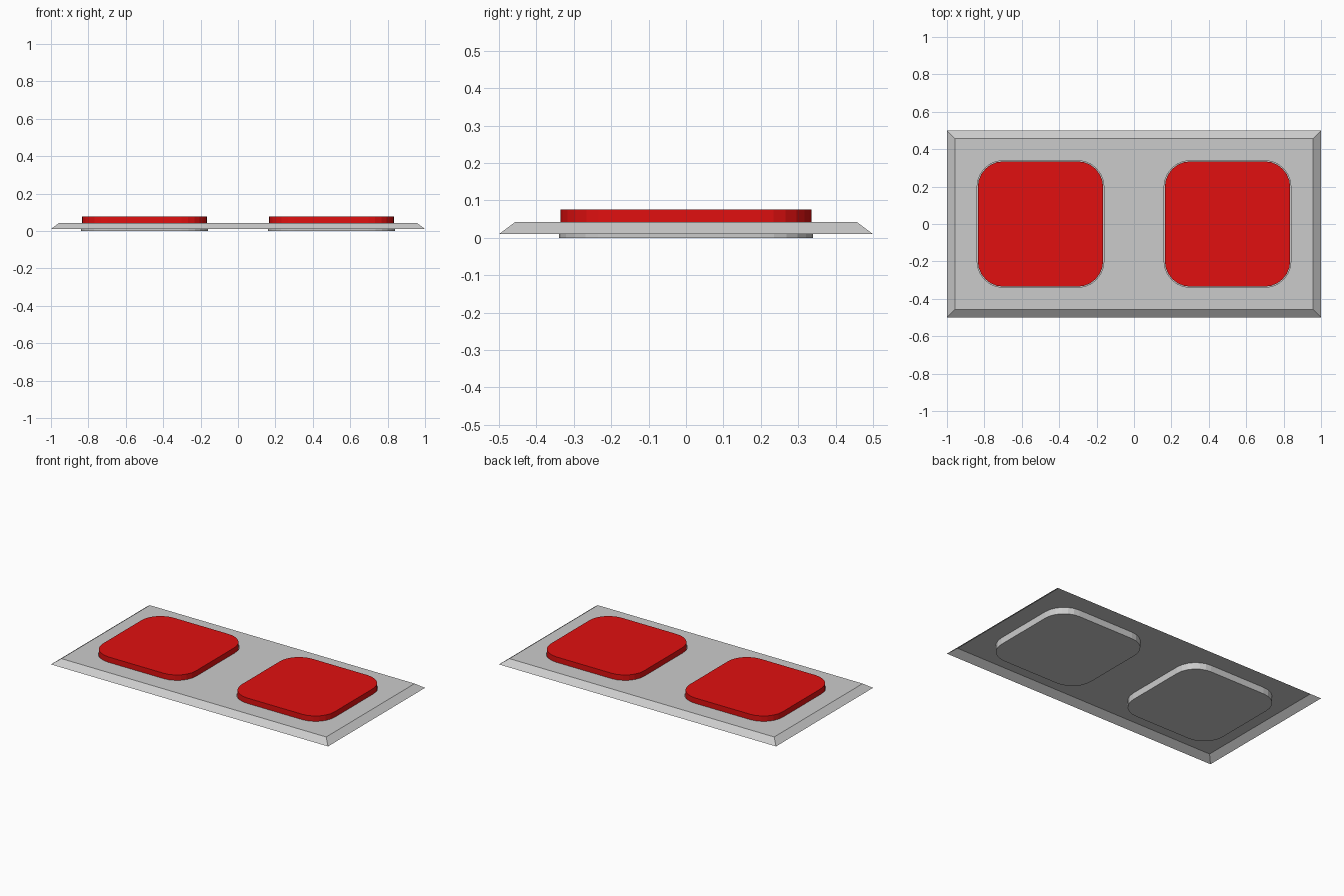
import bpy, bmesh, math

if "Cube" in bpy.data.objects:
    bpy.data.objects.remove(bpy.data.objects["Cube"])

Z_RIM, Z_TOP, Z_PAD = 0.01, 0.043, 0.076
PAD_X = 0.5


def rounded_square(cx, half, radius, segs=6):
    pts = []
    for q in range(4):
        a0 = q * math.pi / 2
        sx = 1 if q in (0, 3) else -1
        sy = 1 if q in (0, 1) else -1
        for i in range(segs + 1):
            a = a0 + i * math.pi / 2 / segs
            pts.append((cx + sx * (half - radius) + radius * math.cos(a),
                        sy * (half - radius) + radius * math.sin(a)))
    return pts


def rectangle(hx, hy):
    return [(hx, hy), (-hx, hy), (-hx, -hy), (hx, -hy)]


def ring(bm, pts, z):
    return [bm.verts.new((x, y, z)) for x, y in pts]


def bridge(bm, low, high):
    n = len(low)
    for i in range(n):
        j = (i + 1) % n
        bm.faces.new((low[i], low[j], high[j], high[i]))


def loop_edges(bm, loop):
    return [bm.edges.get((loop[i - 1], loop[i])) for i in range(len(loop))]


def finish(bm, name, material=None):
    mesh = bpy.data.meshes.new(name)
    bm.to_mesh(mesh)
    bm.free()
    obj = bpy.data.objects.new(name, mesh)
    bpy.context.collection.objects.link(obj)
    if material:
        mesh.materials.append(material)
    return obj


# Hollow plate: sloped rim, flat top with two openings, sunken sockets
bm = bmesh.new()
outer = ring(bm, rectangle(1.0, 0.5), Z_RIM)
inner = ring(bm, rectangle(0.956, 0.456), Z_TOP)
bridge(bm, outer, inner)
edges = loop_edges(bm, inner)
for side in (-1, 1):
    pts = rounded_square(side * PAD_X, 0.339, 0.14)
    floor, lip = ring(bm, pts, 0), ring(bm, pts, Z_TOP)
    bridge(bm, lip, floor)
    bm.faces.new(floor)
    edges += loop_edges(bm, lip)
bmesh.ops.triangle_fill(bm, edges=edges, use_beauty=True, normal=(0, 0, 1))
bmesh.ops.recalc_face_normals(bm, faces=bm.faces)
top = next(f for f in bm.faces if abs(f.normal.z) > 0.99 and f.calc_center_median().z > 0.04)
if top.normal.z < 0:
    bmesh.ops.reverse_faces(bm, faces=bm.faces)
finish(bm, "plate")

# Red raised pads seated in the sockets
red = bpy.data.materials.new("red")
red.diffuse_color = (0.75, 0.005, 0.005, 1)
red.use_nodes = True
red.node_tree.nodes["Principled BSDF"].inputs["Base Color"].default_value = red.diffuse_color
for side, name in ((-1, "left_pad"), (1, "right_pad")):
    bm = bmesh.new()
    pts = rounded_square(side * PAD_X, 0.335, 0.137)
    low, high = ring(bm, pts, 0.002), ring(bm, pts, Z_PAD)
    bridge(bm, low, high)
    bm.faces.new(high)
    finish(bm, name, red)
